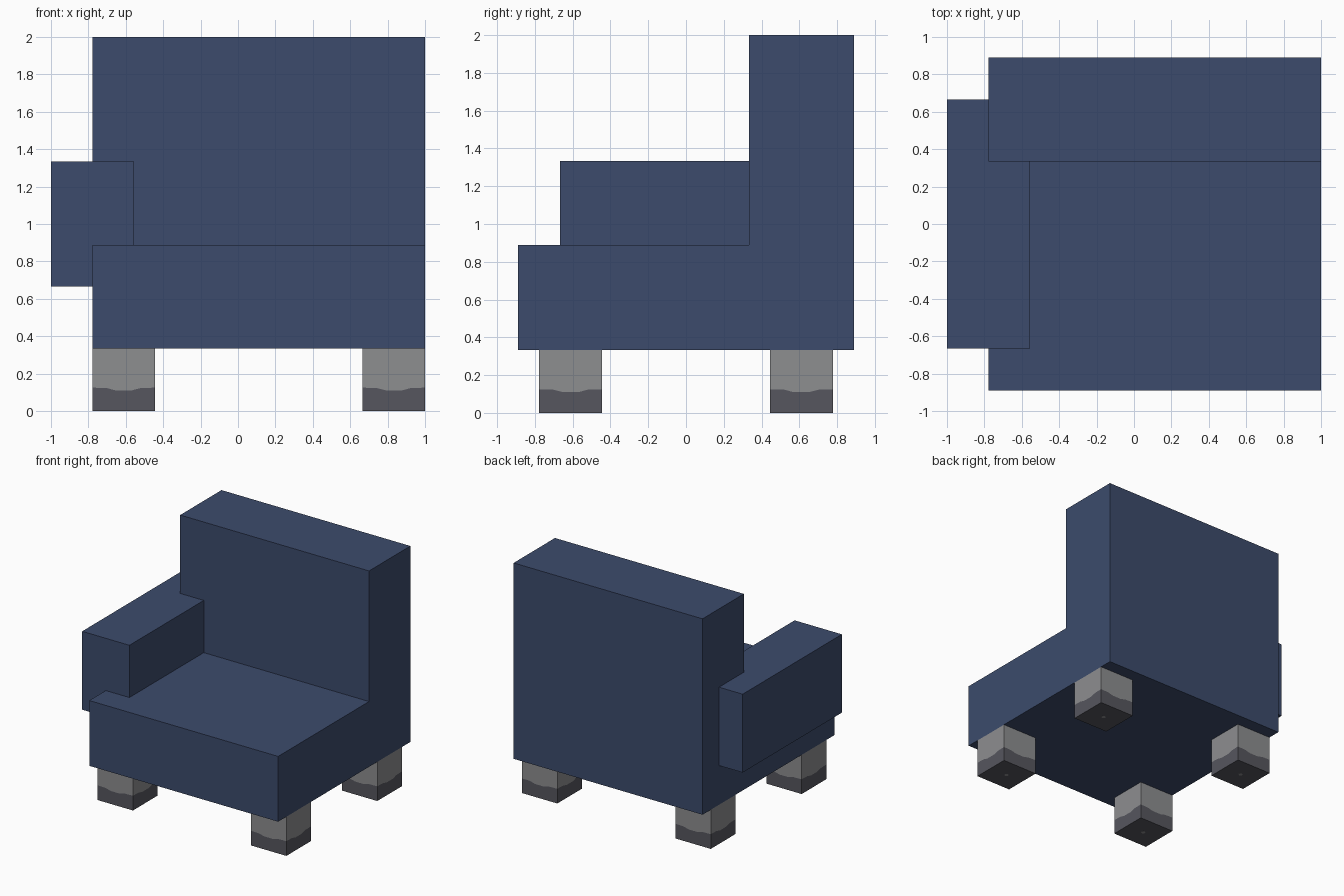
import bpy, bmesh, math
from mathutils import Matrix, Vector

if "Cube" in bpy.data.objects:
    bpy.data.objects.remove(bpy.data.objects["Cube"])

U = 1 / 9  # building unit


def material(name, srgb):
    lin = [((c / 255 + 0.055) / 1.055) ** 2.4 for c in srgb]
    m = bpy.data.materials.new(name)
    m.diffuse_color = (*lin, 1)
    m.use_nodes = True
    m.node_tree.nodes["Principled BSDF"].inputs["Base Color"].default_value = m.diffuse_color
    return m


blue = material("blue_fabric", (60, 75, 108))
light_grey = material("light_grey", (141, 142, 144))
dark_grey = material("dark_grey", (86, 86, 94))


def finish(name, bm, mats):
    bmesh.ops.remove_doubles(bm, verts=bm.verts, dist=1e-5)
    bmesh.ops.recalc_face_normals(bm, faces=bm.faces)
    me = bpy.data.meshes.new(name)
    bm.to_mesh(me)
    bm.free()
    for m in mats:
        me.materials.append(m)
    ob = bpy.data.objects.new(name, me)
    bpy.context.collection.objects.link(ob)
    return ob


def extrude_x(name, profile, x0, x1, mat):
    """Side profile (y, z) in units, extruded from x0 to x1."""
    bm = bmesh.new()
    face = bm.faces.new([bm.verts.new((x0 * U, y * U, z * U)) for y, z in profile])
    ext = bmesh.ops.extrude_face_region(bm, geom=[face])["geom"]
    bmesh.ops.translate(bm, vec=((x1 - x0) * U, 0, 0),
                        verts=[v for v in ext if isinstance(v, bmesh.types.BMVert)])
    return finish(name, bm, [mat])


# Seat and backrest share one L-shaped profile
extrude_x("seat_and_back",
          [(-8, 3), (8, 3), (8, 18), (3, 18), (3, 8), (-8, 8)], -7, 9, blue)
# Single armrest
extrude_x("armrest", [(-6, 6), (6, 6), (6, 12), (-6, 12)], -9, -5, blue)

# Legs: light blocks whose dark foot has a dipped upper edge
H, TOP = 1.5 * U, 3 * U
WAVE = [(-1, 0.125), (-0.55, 0.123), (-0.25, 0.11),
        (0.25, 0.11), (0.55, 0.123), (1, 0.125)]


def leg(name, cx, cy):
    bm = bmesh.new()
    for k in range(4):
        turn = Matrix.Rotation(k * math.pi / 2, 3, 'Z')
        edge = [(s * H, z) for s, z in WAVE]
        foot = [(-H, 0), (H, 0)] + edge[::-1]
        shaft = edge + [(H, TOP), (-H, TOP)]
        for index, outline in ((1, foot), (0, shaft)):
            f = bm.faces.new([bm.verts.new(turn @ Vector((x, -H, z))) for x, z in outline])
            f.material_index = index
    # Top and underside
    for z, index in ((TOP, 0), (0, 1)):
        f = bm.faces.new([bm.verts.new((x * H, y * H, z))
                          for x, y in ((-1, -1), (1, -1), (1, 1), (-1, 1))])
        f.material_index = index
    ob = finish(name, bm, [light_grey, dark_grey])
    ob.location = (cx, cy, 0)
    # Small light spot under the foot
    bm = bmesh.new()
    bmesh.ops.create_cone(bm, cap_ends=True, segments=8, radius1=0.018,
                          radius2=0.018, depth=0.004)
    spot = finish(name + "_spot", bm, [light_grey])
    spot.location = (cx, cy, 0.001)


for side, cx in (("left", -5.5 * U), ("right", 7.5 * U)):
    for end, cy in (("front", -5.5 * U), ("back", 5.5 * U)):
        leg(f"{end}_{side}_leg", cx, cy)
